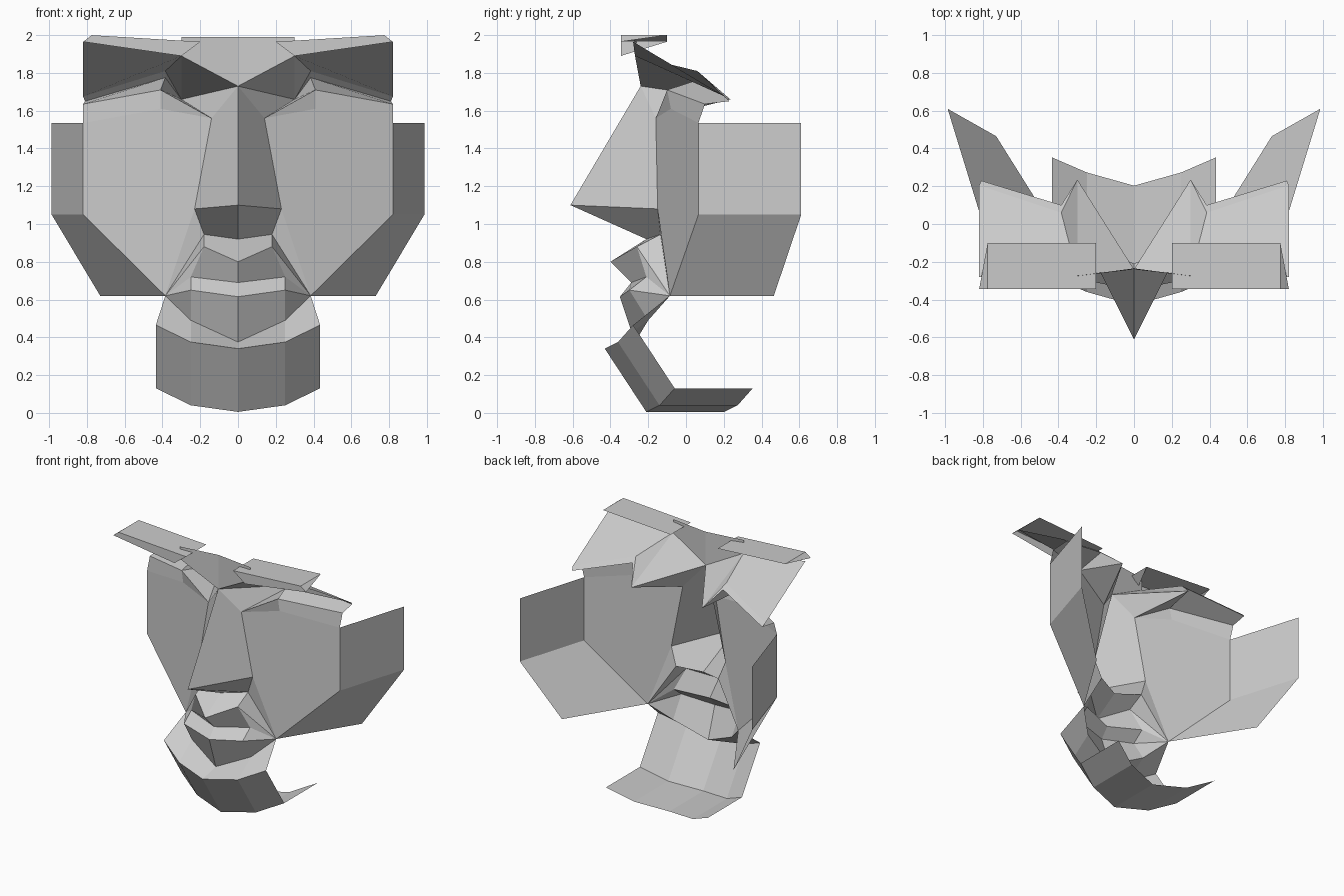
import bpy, bmesh
from mathutils import Vector

if "Cube" in bpy.data.objects:
    bpy.data.objects.remove(bpy.data.objects["Cube"])

CORE = Vector((0, 0.5, 1.1))


def part(name, *faces):
    """Flat-shaded open sheet from right-half polygons, mirrored across x = 0."""
    bm = bmesh.new()
    for pts in faces:
        f = bm.faces.new([bm.verts.new(p) for p in pts])
        f.normal_update()
        if f.normal.dot(f.calc_center_median() - CORE) < 0:
            f.normal_flip()
    bmesh.ops.remove_doubles(bm, verts=bm.verts[:], dist=0.001)
    me = bpy.data.meshes.new(name)
    bm.to_mesh(me)
    bm.free()
    ob = bpy.data.objects.new(name, me)
    bpy.context.collection.objects.link(ob)
    mir = ob.modifiers.new("mirror", 'MIRROR')
    mir.merge_threshold = 0.001
    return ob


def loft(*rows):
    """Quads (or triangles where points coincide) between successive profiles."""
    out = []
    for a, b in zip(rows, rows[1:]):
        for i in range(len(a) - 1):
            q = list(dict.fromkeys((a[i], a[i + 1], b[i + 1], b[i])))
            if len(q) > 2:
                out.append(q)
    return out


def shift(row, dy, dz):
    return [(x, y + dy, z + dz) for x, y, z in row]


# Landmarks shared between neighbouring parts
bridge, tip = (0, -0.24, 1.73), (0, -0.612, 1.10)
nose_side, nostril = (0.14, -0.16, 1.56), (0.23, -0.15, 1.08)
nose_base, nose_corner = (0, -0.21, 0.92), (0.18, -0.135, 0.945)
mouth = (0.385, -0.085, 0.62)
cheek_top, cheek_low = (0.82, 0.066, 1.535), (0.82, 0.066, 1.05)
lid_in, lid_out = (0.41, -0.10, 1.71), (0.82, 0.10, 1.635)
bag_in = (0.41, -0.08, 1.61)
brow_in, brow_out = (0.30, -0.27, 1.89), (0.82, -0.28, 1.965)
hood_in, hood_out = (0.385, 0.06, 1.81), (0.82, 0.205, 1.675)
eye_in, eye_out, eye_deep = (0.385, 0.10, 1.775), (0.81, 0.23, 1.65), (0.30, 0.235, 1.66)

# Nose
part("nose", [bridge, tip, nostril, nose_side],
     [tip, nose_base, nose_corner, nostril])

# Lips, from the philtrum down to the fold under the lower lip
lip_top = [(0, -0.40, 0.80), (0.18, -0.26, 0.88), mouth]
lip_part = [(0, -0.29, 0.69), (0.25, -0.21, 0.72), mouth]
lip_low = [(0, -0.35, 0.615), (0.25, -0.30, 0.65), mouth]
lip_fold = [(0, -0.27, 0.375), (0.25, -0.20, 0.49), mouth]
part("lips", *loft([nose_base, nose_corner, mouth], lip_top, lip_part, lip_low, lip_fold))

# Chin and underside of the jaw
chin_low = [(0, -0.21, 0.005), (0.25, -0.14, 0.04), (0.435, -0.06, 0.13)]
chin_top = shift(chin_low, -0.22, 0.335)
part("chin", *loft(lip_fold, chin_top, chin_low, shift(chin_low, 0.413, 0)))

# Cheeks with the fold beside the nose
part("cheeks", [nose_side, bag_in, cheek_top, cheek_low, mouth, nostril],
     [nostril, mouth, nose_corner])

# Sides of the face
part("face_sides", *loft([cheek_top, cheek_low, mouth],
                         [(0.987, 0.61, 1.535), (0.987, 0.61, 1.05), (0.73, 0.465, 0.62)]))

# Eyelids and eye sockets
part("lower_eyelids", [lid_in, lid_out, cheek_top, bag_in], [lid_in, bag_in, nose_side])
part("eyes", [eye_in, eye_out, lid_out, lid_in], [eye_in, lid_in, eye_deep],
     [eye_deep, lid_in, nose_side])
part("eye_sockets", [bridge, brow_in, eye_deep], [bridge, eye_deep, nose_side],
     [brow_in, hood_in, eye_deep], [hood_in, eye_in, eye_deep])
part("brow_ridges", [brow_in, brow_out, hood_out, hood_in],
     [hood_in, hood_out, eye_out, eye_in])

# Forehead plate between the brows
part("forehead", [bridge, brow_in, (0.30, -0.275, 1.99), (0, -0.235, 1.99)])

# Eyebrows: front strip, flat top and both end triangles
front = [(0.82, -0.345, 1.965), (0.775, -0.345, 2.0), (0.20, -0.345, 1.965), (0.30, -0.345, 1.89)]
back = [(0.775, -0.10, 2.0), (0.20, -0.10, 1.965)]
part("eyebrows", front, [front[1], front[2], back[1], back[0]],
     [front[0], front[1], back[0]], [front[2], front[3], back[1]])
